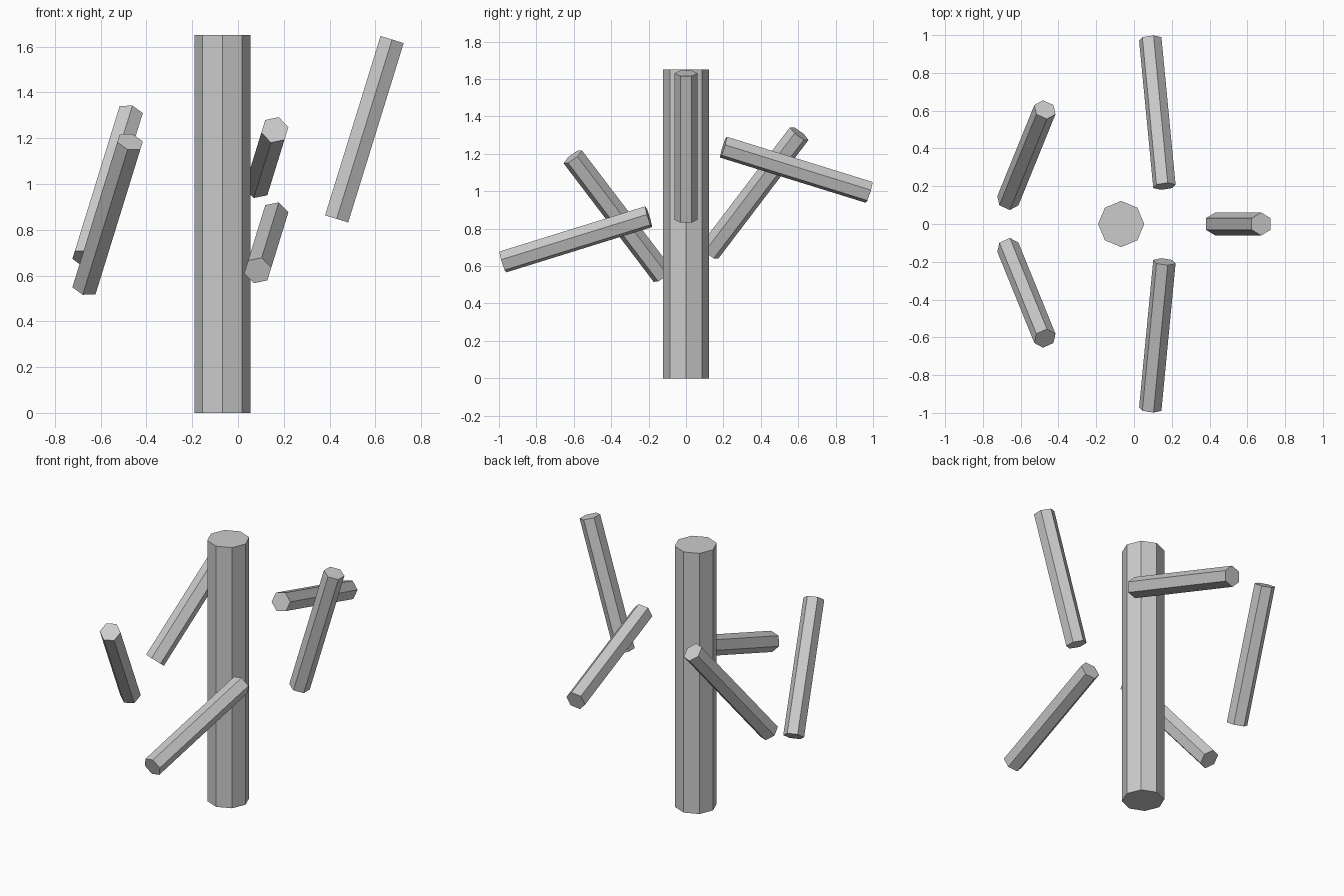
import bpy
from math import cos, sin, radians

if "Cube" in bpy.data.objects:
    bpy.data.objects.remove(bpy.data.objects["Cube"])

TRUNK_X = -0.068


def prism(name, sides, radius, length, location, rotation=(0, 0, 0)):
    bpy.ops.mesh.primitive_cylinder_add(vertices=sides, radius=radius, depth=length,
                                        location=location, rotation=rotation)
    bpy.context.object.name = name


# Octagonal trunk
prism("trunk", 8, 0.122, 1.65, (TRUNK_X, 0, 0.825))

# Five loose hexagonal branches spiralling downward around the trunk
for i in range(5):
    a = radians(72 * i)
    prism(f"branch_{i + 1}", 6, 0.061, 0.82,
          (TRUNK_X + 0.62 * cos(a), 0.62 * sin(a), 1.239 - 0.124 * i),
          (a, 0.3, 0))
